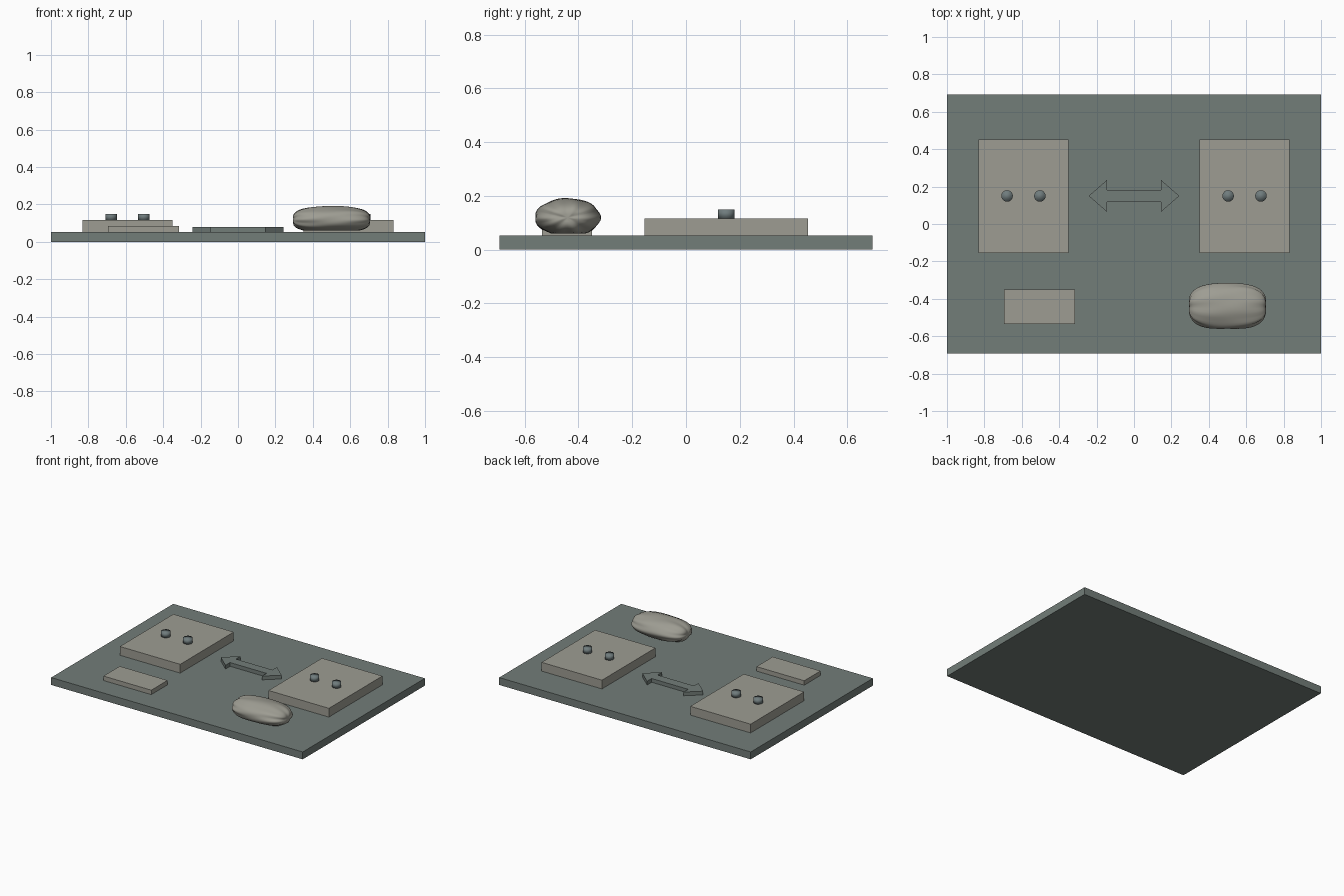
import bpy, bmesh, math
from mathutils import Vector

cube = bpy.data.objects.get("Cube")
if cube:
    bpy.data.objects.remove(cube, do_unlink=True)


def material(name, color):
    m = bpy.data.materials.new(name)
    m.use_nodes = True
    m.diffuse_color = (*color, 1)
    m.node_tree.nodes["Principled BSDF"].inputs["Base Color"].default_value = (*color, 1)
    return m


slate = material("slate green", (0.17, 0.205, 0.19))
stone = material("warm stone", (0.34, 0.335, 0.29))
steel = material("dark steel", (0.16, 0.20, 0.205))
canvas = material("canvas", (0.34, 0.335, 0.29))

BOARD_TOP = 0.053


def finish(name, bm, mat, smooth=False):
    bmesh.ops.recalc_face_normals(bm, faces=bm.faces)
    mesh = bpy.data.meshes.new(name)
    bm.to_mesh(mesh)
    bm.free()
    mesh.materials.append(mat)
    for p in mesh.polygons:
        p.use_smooth = smooth
    obj = bpy.data.objects.new(name, mesh)
    bpy.context.collection.objects.link(obj)
    return obj


def box(name, x, y, z, mat):
    """Box from (low, high) ranges on each axis."""
    bm = bmesh.new()
    bmesh.ops.create_cube(bm, size=1)
    for v in bm.verts:
        v.co = Vector([r[0] if c < 0 else r[1] for c, r in zip(v.co, (x, y, z))])
    return finish(name, bm, mat)


# Base board and low plate
box("base_board", (-1, 1), (-0.693, 0.693), (0, BOARD_TOP), slate)
box("small_plate", (-0.695, -0.315), (-0.535, -0.35), (BOARD_TOP, 0.085), stone)

# Two raised pads, each with a pair of pegs
for side, sign in (("right", -1), ("left", 1)):
    cx = sign * 0.591
    box(side + "_pad", (cx - 0.24, cx + 0.24), (-0.155, 0.453), (BOARD_TOP, 0.116), stone)
    for label, dx in (("inner", -0.0875), ("outer", 0.0875)):
        bm = bmesh.new()
        bmesh.ops.create_cone(bm, cap_ends=True, segments=16, radius1=0.031,
                              radius2=0.031, depth=0.035)
        bmesh.ops.translate(bm, verts=bm.verts, vec=(cx + sign * dx, 0.15, 0.1325))
        finish(f"{side}_{label}_peg", bm, steel, smooth=True)

# Double-headed arrow: half outline mirrored through its centre
half = [(-0.145, -0.033), (-0.145, -0.085), (-0.242, 0), (-0.145, 0.085), (-0.145, 0.033)]
outline = half + [(-x, -y) for x, y in half]
bm = bmesh.new()
face = bm.faces.new([bm.verts.new((x, y + 0.15, BOARD_TOP)) for x, y in outline])
top = bmesh.ops.extrude_face_region(bm, geom=[face])["geom"]
bmesh.ops.translate(bm, verts=[v for v in top if isinstance(v, bmesh.types.BMVert)],
                    vec=(0, 0, 0.027))
finish("double_arrow", bm, slate)

# Stuffed sack: a squared-off ellipsoid with folds gathered toward both ends
bm = bmesh.new()
bmesh.ops.create_uvsphere(bm, u_segments=48, v_segments=28, radius=1)
for v in bm.verts:
    t, a = v.co.z, math.atan2(v.co.y, v.co.x)
    ring = (1 - min(1, abs(t)) ** 2.8) ** (1 / 2.5)
    fold = 0.05 * abs(t) ** 1.5 * math.cos(10 * a) + 0.018 * math.cos(7 * a + 3 * t)
    r = ring * (1 + fold)
    # Ends are scalloped and dimpled in the middle
    x = t * (1 + 0.03 * math.cos(5 * a + 1) * ring) - 0.05 * t ** 9 * (1 - ring)
    y, z = r * math.cos(a), r * math.sin(a)
    z = max(z, -0.86) if z < 0 else z * (1.0 + 0.05 * (1 - t * t))
    v.co = (0.5 + 0.214 * x, -0.44 + 0.122 * y, 0.119 + 0.069 * z)
    v.co.z = max(v.co.z, BOARD_TOP + 0.002)
finish("stuffed_sack", bm, canvas, smooth=True)
